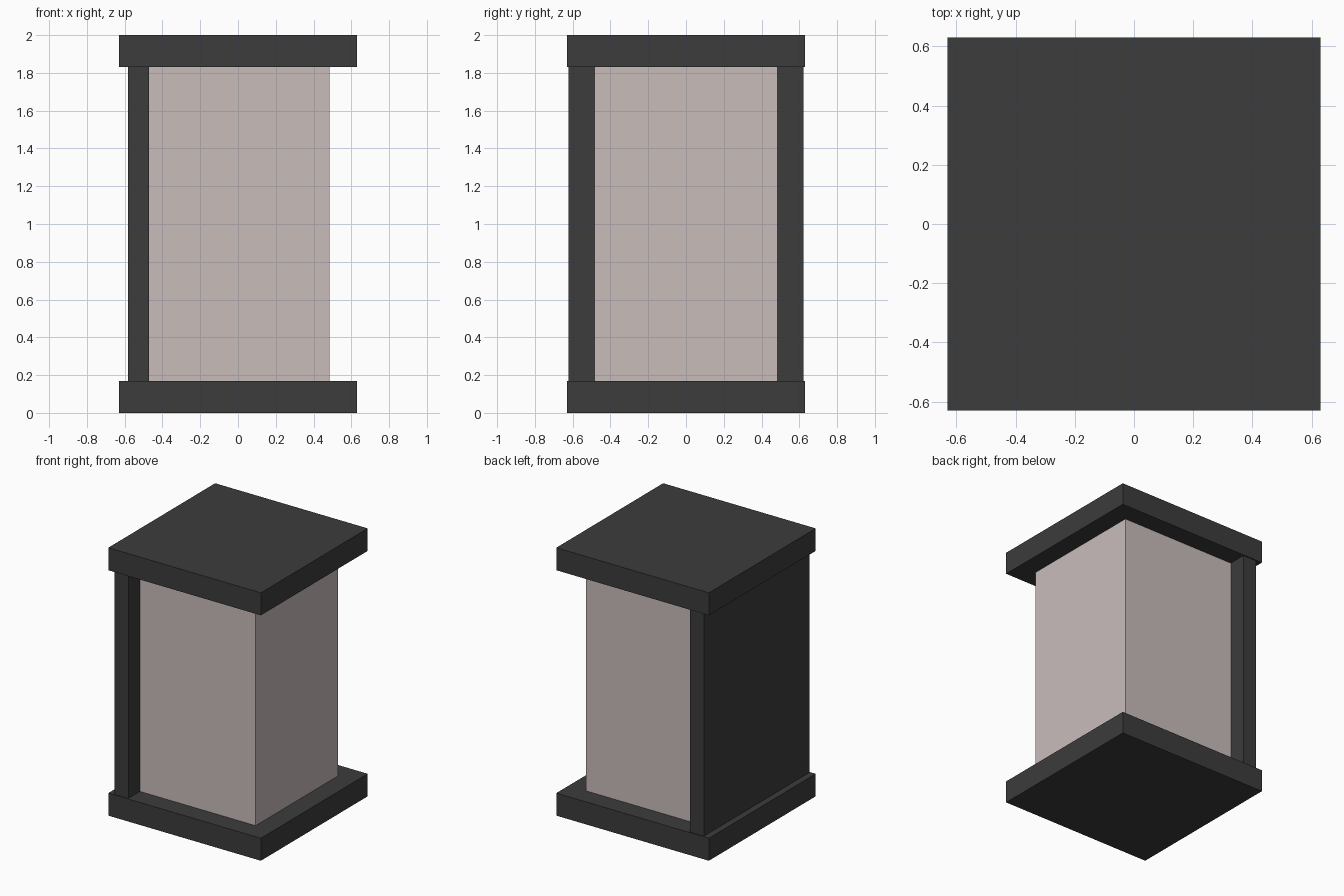
import bpy

if "Cube" in bpy.data.objects:
    bpy.data.objects.remove(bpy.data.objects["Cube"])


def material(name, rgb):
    m = bpy.data.materials.new(name)
    m.diffuse_color = (*rgb, 1.0)
    m.use_nodes = True
    m.node_tree.nodes["Principled BSDF"].inputs["Base Color"].default_value = m.diffuse_color
    return m


def box(name, lo, hi, mat):
    """Axis-aligned box between two corners."""
    center = [(a + b) / 2 for a, b in zip(lo, hi)]
    bpy.ops.mesh.primitive_cube_add(size=1, location=center)
    ob = bpy.context.object
    ob.name = name
    ob.scale = [b - a for a, b in zip(lo, hi)]
    bpy.ops.object.transform_apply(location=False, rotation=False, scale=True)
    ob.data.materials.append(mat)
    return ob


dark = material("dark_frame", (0.045, 0.045, 0.045))
pale = material("pale_pane", (0.58, 0.51, 0.50))

HALF = 0.63      # plate half width
PLATE = 0.168    # plate thickness
TOP = 2.0

# Base and roof plates
for name, z in (("base_plate", 0.0), ("roof_plate", TOP - PLATE)):
    box(name, (-HALF, -HALF, z), (HALF, HALF, z + PLATE), dark)

# Mounting panel on the -x side
box("back_panel", (-0.583, -0.622, PLATE), (-0.47, 0.622, TOP - PLATE), dark)

# Lamp body between the plates
box("lamp_body", (-0.47, -0.485, PLATE), (0.485, 0.485, TOP - PLATE), pale)
